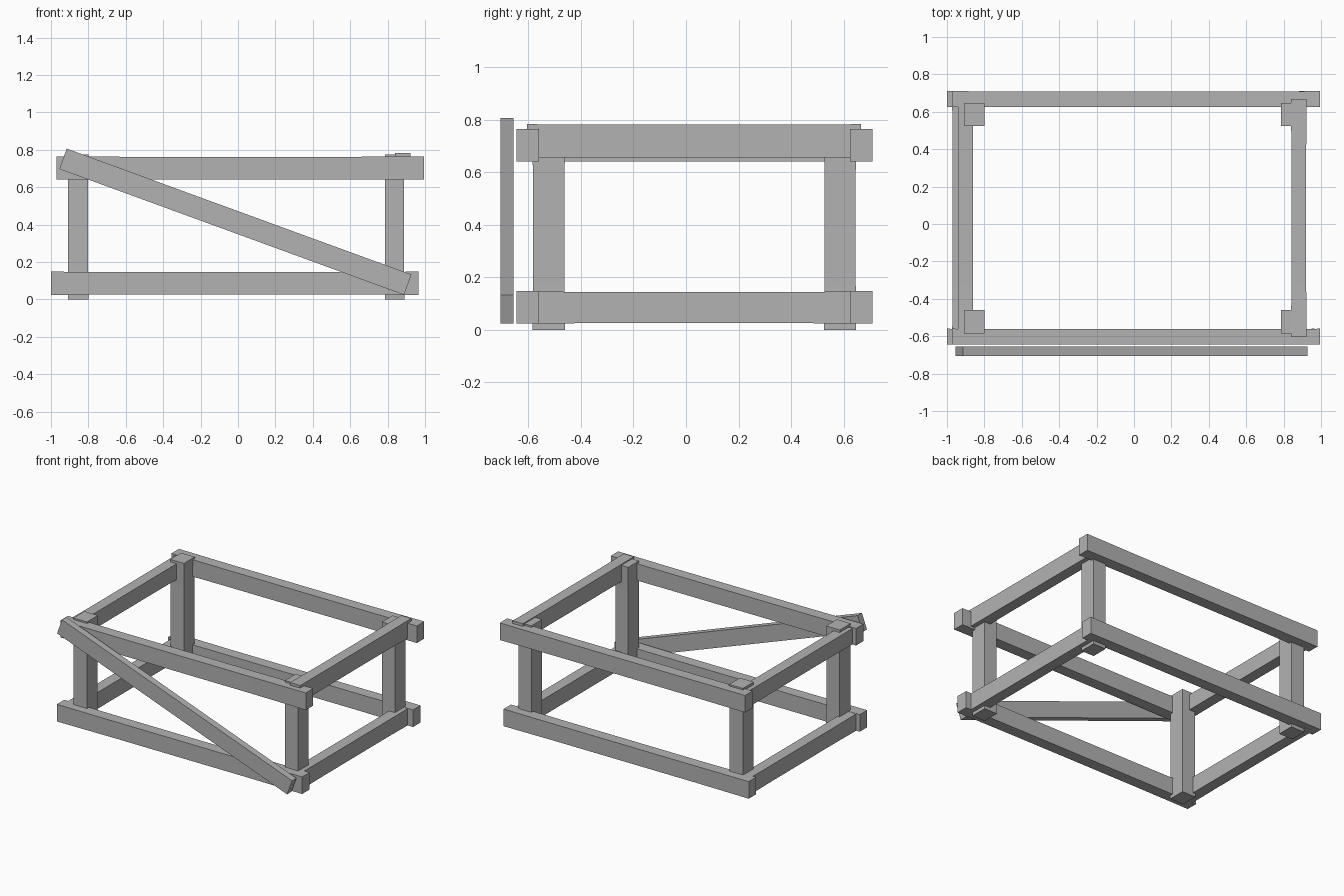
import bpy, bmesh, math
from mathutils import Matrix, Vector

cube = bpy.data.objects.get("Cube")
if cube:
    bpy.data.objects.remove(cube, do_unlink=True)

wood = bpy.data.materials.new("plain grey")
GREY = (0.45, 0.45, 0.45, 1)
wood.use_nodes = True
wood.diffuse_color = GREY
wood.node_tree.nodes["Principled BSDF"].inputs["Base Color"].default_value = GREY


def beam(name, xs, ys, zs, tilt=0.0, worn=0.97):
    """Squared timber filling the given ranges, slightly slimmer along its middle."""
    lo, hi = Vector((xs[0], ys[0], zs[0])), Vector((xs[1], ys[1], zs[1]))
    size, mid = hi - lo, (lo + hi) / 2
    axis = max(range(3), key=lambda i: size[i])
    bm = bmesh.new()
    bmesh.ops.create_cube(bm, size=1)
    for cut in (-0.28, 0.28):
        at, normal = Vector(), Vector()
        at[axis], normal[axis] = cut, 1
        bmesh.ops.bisect_plane(bm, geom=bm.verts[:] + bm.edges[:] + bm.faces[:],
                               plane_co=at, plane_no=normal)
    for v in bm.verts:
        slim = worn if abs(v.co[axis]) < 0.4 else 1
        v.co = Vector([v.co[i] * size[i] * (1 if i == axis else slim) for i in range(3)])
    bm.transform(Matrix.Translation(mid) @ Matrix.Rotation(tilt, 4, "Y"))
    mesh = bpy.data.meshes.new(name)
    bm.to_mesh(mesh)
    bm.free()
    mesh.materials.append(wood)
    obj = bpy.data.objects.new(name, mesh)
    bpy.context.collection.objects.link(obj)


# Long rails, front and back
for side, ys in (("front", (-0.645, -0.56)), ("back", (0.625, 0.71))):
    beam(side + "_upper_rail", (-0.97, 0.995), ys, (0.64, 0.764))
    beam(side + "_lower_rail", (-1.0, 0.965), ys, (0.024, 0.148))

# Corner posts
for side, xs in (("right", (-0.91, -0.80)), ("left", (0.785, 0.89))):
    beam(side + "_front_post", xs, (-0.585, -0.46), (0, 0.775))
    beam(side + "_back_post", xs, (0.525, 0.648), (0, 0.775))

# Cross rails joining front and back
beam("left_upper_cross_rail", (0.84, 0.922), (-0.605, 0.667), (0.655, 0.783))
beam("left_lower_cross_rail", (0.84, 0.922), (-0.605, 0.667), (0.024, 0.146))
beam("right_upper_cross_rail", (-0.942, -0.86), (-0.605, 0.667), (0.64, 0.757))
beam("right_lower_cross_rail", (-0.972, -0.89), (-0.605, 0.667), (0.024, 0.146))

# Diagonal brace across the front
beam("diagonal_brace", (-0.995, 0.967), (-0.706, -0.656), (0.357, 0.473),
     tilt=math.radians(20.06), worn=1.0)
